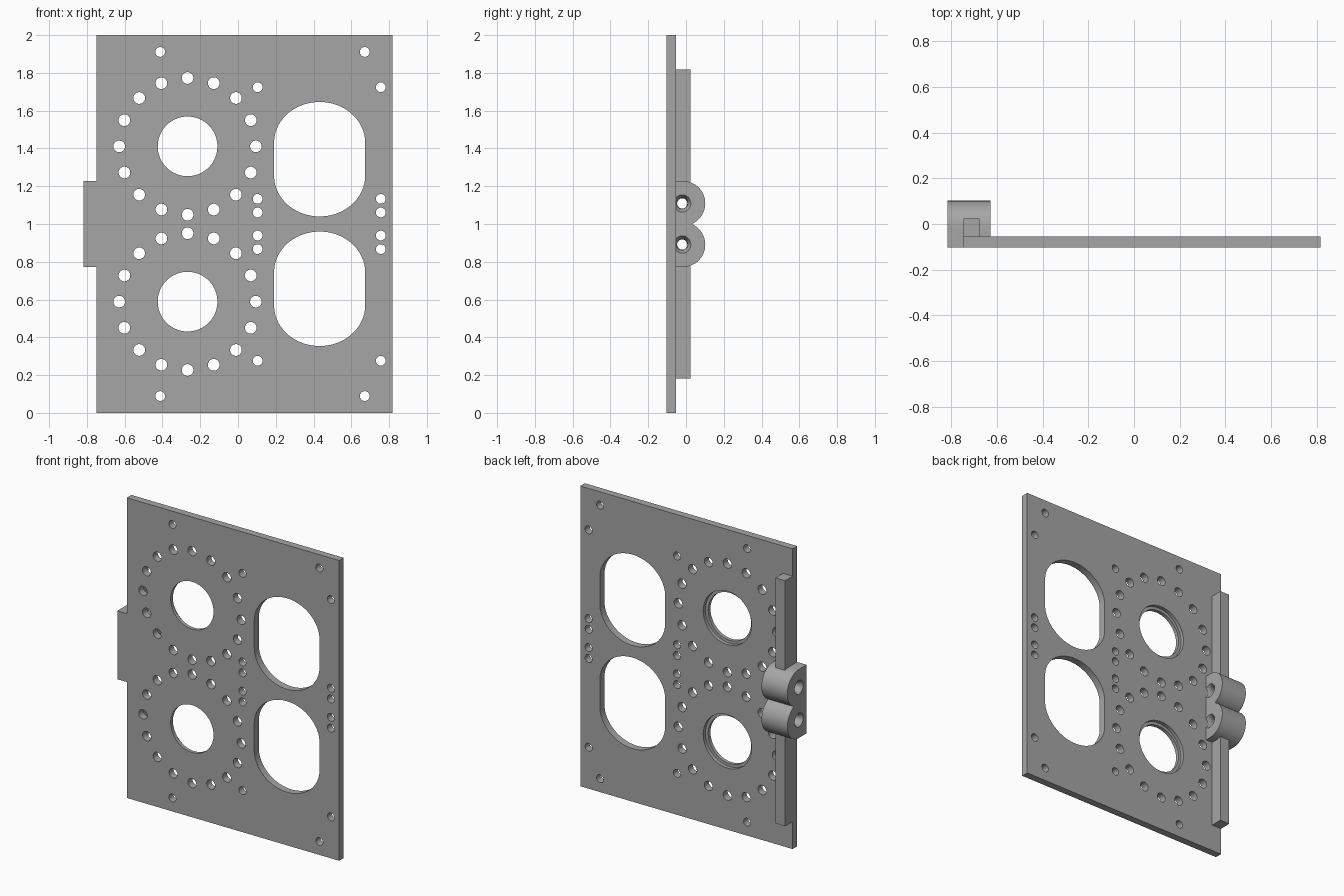
import bpy, bmesh, math
from mathutils import Vector

if "Cube" in bpy.data.objects:
    bpy.data.objects.remove(bpy.data.objects["Cube"], do_unlink=True)

grey = bpy.data.materials.new("plain grey")
grey.use_nodes = True
colour = (0.38, 0.38, 0.38, 1)
grey.diffuse_color = colour
grey.node_tree.nodes["Principled BSDF"].inputs["Base Color"].default_value = colour

FRONT, BACK, TOP = -0.102, -0.054, 0.102   # y of plate front, plate back, hinge crest
LEFT, RIGHT = -0.748, 0.817                # x of plate edges


def add_prism(bm, outline, direction):
    """Extrude a closed outline of points along a direction."""
    face = bm.faces.new([bm.verts.new(p) for p in outline])
    moved = bmesh.ops.extrude_face_region(bm, geom=[face])["geom"]
    bmesh.ops.translate(bm, vec=direction,
                        verts=[v for v in moved if isinstance(v, bmesh.types.BMVert)])


def make_object(name, bm):
    bmesh.ops.recalc_face_normals(bm, faces=bm.faces)
    mesh = bpy.data.meshes.new(name)
    bm.to_mesh(mesh)
    bm.free()
    mesh.materials.append(grey)
    obj = bpy.data.objects.new(name, mesh)
    bpy.context.collection.objects.link(obj)
    return obj


def box(name, x, y, z):
    bm = bmesh.new()
    add_prism(bm, [(x[0], y[0], z[0]), (x[1], y[0], z[0]),
                   (x[1], y[0], z[1]), (x[0], y[0], z[1])], Vector((0, y[1] - y[0], 0)))
    return make_object(name, bm)


def add_hole(bm, x, z, rx, rz=None, straight=0, start=FRONT - 0.05, count=48):
    """Cutter through the plate: round, or oval with straight sides."""
    rz = rz or rx
    outline = []
    for i in range(count):
        a = 2 * math.pi * (i + 0.5) / count
        shift = math.copysign(straight, math.sin(a))
        outline.append((x + rx * math.cos(a), start, z + rz * math.sin(a) + shift))
    add_prism(bm, outline, Vector((0, BACK + 0.05 - start, 0)))


def cut(obj, *cutters):
    bpy.context.view_layer.objects.active = obj
    for cutter in cutters:
        mod = obj.modifiers.new("cut", "BOOLEAN")
        mod.operation, mod.solver, mod.object = "DIFFERENCE", "EXACT", cutter
        bpy.ops.object.modifier_apply(modifier=mod.name)


def smooth(obj):
    bpy.ops.object.select_all(action="DESELECT")
    obj.select_set(True)
    bpy.context.view_layer.objects.active = obj
    bpy.ops.object.shade_smooth_by_angle(angle=math.radians(30))


# Plate, its holes mirrored about mid height
plate = box("plate", (LEFT, RIGHT), (FRONT, BACK), (0, 2))
holes, recesses = bmesh.new(), bmesh.new()
for side in (1, -1):
    ring_x, ring_z = -0.267, 1 + side * 0.411
    add_hole(holes, ring_x, ring_z, 0.158, count=64)
    add_hole(recesses, ring_x, ring_z, 0.178, start=(FRONT + BACK) / 2, count=64)
    for i in range(16):                                   # bolt circle
        a = math.tau * i / 16
        add_hole(holes, ring_x + 0.362 * math.cos(a),
                 ring_z + 0.362 * math.sin(a), 0.031, count=24)
    add_hole(holes, 0.432, 1 + side * 0.343, 0.241, 0.215, 0.088, count=80)
    for x in (0.104, 0.756):                              # mounting holes
        for dz in (0.724, 0.133, 0.061):
            add_hole(holes, x, 1 + side * dz, 0.026, count=24)
    for x in (-0.412, 0.671):                             # corner holes
        add_hole(holes, x, 1 + side * 0.911, 0.026, count=24)
cutters = [make_object("hole_cutter", holes), make_object("recess_cutter", recesses)]
cut(plate, *cutters)

# Rail along the back edge
rail = box("back_rail", (LEFT, -0.677), (BACK, 0.025), (0.182, 1.818))

# Twin-lobed hinge block wrapping the plate edge
X0, X1 = -0.818, -0.628
RADIUS, OFFSET = 0.119, 0.109
axis_y = TOP - RADIUS
notch = math.acos(OFFSET / RADIUS)
upper = []
for i in range(25):
    a = math.pi / 2 - i * (math.pi - notch) / 24
    a = math.pi / 2 - i * (math.pi / 2 + math.pi / 2 - notch) / 24
    upper.append((axis_y + RADIUS * math.cos(a), OFFSET + RADIUS * math.sin(a)))
half = [(FRONT, OFFSET + RADIUS)] + upper
lower = [(y, -z) for y, z in reversed(half[:-1])]
bm = bmesh.new()
add_prism(bm, [(X0, y, 1 + z) for y, z in half + lower], Vector((X1 - X0, 0, 0)))
hinge = make_object("hinge_block", bm)
edge_cutter = box("edge_cutter", (LEFT, 0), (FRONT - 0.1, BACK), (0.5, 1.5))
cut(hinge, edge_cutter)

# Bores flared at both ends
bm = bmesh.new()
middle, reach, sides, steps = (X0 + X1) / 2, (X1 - X0) / 2 + 0.002, 32, 12
for side in (1, -1):
    rings = []
    for k in range(steps + 1):
        t = 2 * k / steps - 1
        r = 0.027 + 0.021 * (1 - math.sqrt(1 - t * t * 0.998))
        rings.append([bm.verts.new((middle + t * reach, -0.02 + r * math.cos(math.tau * j / sides),
                                    1 + side * OFFSET + r * math.sin(math.tau * j / sides)))
                      for j in range(sides)])
    for a, b in zip(rings, rings[1:]):
        for j in range(sides):
            n = (j + 1) % sides
            bm.faces.new((a[j], a[n], b[n], b[j]))
    bm.faces.new(rings[0])
    bm.faces.new(rings[-1])
bore_cutter = make_object("bore_cutter", bm)
cut(hinge, bore_cutter)
cut(rail, bore_cutter)

for cutter in cutters + [edge_cutter, bore_cutter]:
    bpy.data.objects.remove(cutter, do_unlink=True)
for obj in (plate, hinge):
    smooth(obj)
